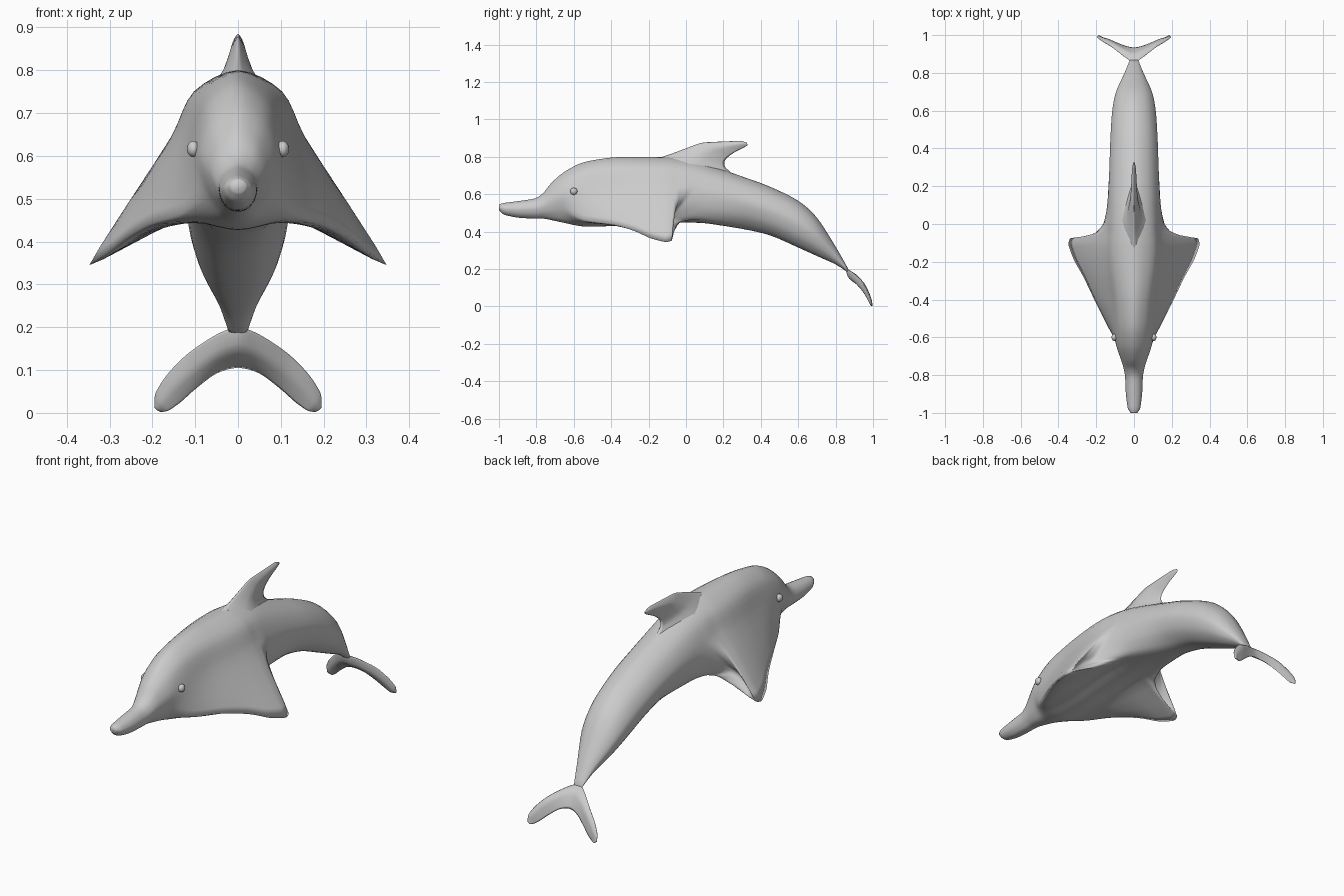
import bpy, bmesh
from mathutils import Vector as V

if "Cube" in bpy.data.objects:
    bpy.data.objects.remove(bpy.data.objects["Cube"])


def smooth_path(pts, n, closed):
    """Curve through the points; tangents shrink at sharp corners."""
    c = len(pts)

    def tangent(i):
        if closed:
            a, b = pts[i - 1], pts[(i + 1) % c]
        else:
            a, b = pts[max(i - 1, 0)], pts[min(i + 1, c - 1)]
        p = pts[i]
        la, lb = (p - a).length, (b - p).length
        if la < 1e-6 or lb < 1e-6:
            return (b - a) * 0.7
        sharp = ((b - a).length / (la + lb)) ** 2
        return (b - a).normalized() * min(la, lb) * sharp

    out = []
    for i in range(c if closed else c - 1):
        j = (i + 1) % c
        p, q, m, k = pts[i], pts[j], tangent(i), tangent(j)
        for s in range(n):
            t = s / n
            out.append(p * (2*t**3 - 3*t**2 + 1) + m * (t**3 - 2*t**2 + t)
                       + q * (3*t**2 - 2*t**3) + k * (t**3 - t**2))
    if not closed:
        out.append(pts[-1].copy())
    return out


def loft(name, rings, n=4):
    """Skin smoothed closed rings, capped at both ends."""
    rows = [smooth_path(list(col), n, False) for col in zip(*rings)]
    rings = [smooth_path(list(r), n, True) for r in zip(*rows)]
    bm = bmesh.new()
    vs = [[bm.verts.new(p) for p in r] for r in rings]
    m = len(vs[0])
    for a, b in zip(vs, vs[1:]):
        for i in range(m):
            j = (i + 1) % m
            bm.faces.new((a[i], a[j], b[j], b[i]))
    bm.faces.new(vs[0])
    bm.faces.new(vs[-1])
    bmesh.ops.recalc_face_normals(bm, faces=bm.faces)
    for f in bm.faces:
        f.smooth = True
    mesh = bpy.data.meshes.new(name)
    bm.to_mesh(mesh)
    bm.free()
    ob = bpy.data.objects.new(name, mesh)
    bpy.context.collection.objects.link(ob)
    return ob


def fin(name, sections, axis):
    """Thin blade from (leading point, trailing point, half thickness)."""
    rings = []
    for lead, trail, th in sections:
        a, b = V(lead), V(trail)
        mid = a.lerp(b, 0.4)
        rings.append([a, mid + axis * th, b, mid - axis * th])
    return loft(name, rings)


# Body stations: y, top z, bottom z, half width
stations = [
    (-1, .545, .515, .018), (-.975, .553, .492, .033), (-.9, .563, .475, .043),
    (-.81, .577, .47, .047), (-.765, .605, .47, .055), (-.72, .66, .462, .068),
    (-.65, .72, .447, .092), (-.55, .77, .428, .108), (-.4, .796, .43, .125),
    (-.27, .80, .44, .145), (-.17, .80, .447, .155), (-.1, .799, .45, .155),
    (-.05, .795, .45, .15), (0, .788, .45, .146), (.05, .778, .448, .14),
    (.12, .757, .443, .136), (.3, .695, .415, .13), (.45, .64, .38, .125),
    (.6, .565, .315, .115), (.7, .475, .27, .095), (.8, .32, .225, .05),
    (.868, .2, .18, .022)]

# Flipper edge, pulled out of the body at these stations
flipper_edge = dict(enumerate([
    (.135, -.55, .465), (.21, -.4, .44), (.268, -.28, .405), (.318, -.19, .365),
    (.347, -.11, .345), (.335, -.075, .355), (.265, -.105, .42),
    (.19, -.085, .47), (.142, .05, .52)], start=7))

rings = []
for i, (y, zt, zb, w) in enumerate(stations):
    h = zt - zb
    edge, under = (.85 * w, y, zb + .25 * h), (.45 * w, y, zb + .05 * h)
    if i in flipper_edge:
        edge, under = flipper_edge[i], (.7 * w, y, zb + .015)
    side = [V((.66 * w, y, zt - .14 * h)), V((w, y, zt - .44 * h)), V(edge), V(under)]
    other = [V((-p.x, p.y, p.z)) for p in reversed(side)]
    rings.append([V((0, y, zt))] + side + [V((0, y, zb))] + other)
loft("body_with_flippers", rings)

# Dorsal fin, swept back
fin("dorsal_fin", [
    ((0, -.17, .785), (0, .27, .69), .075),
    ((0, -.06, .823), (0, .212, .742), .04),
    ((0, .03, .857), (0, .205, .77), .026),
    ((0, .09, .876), (0, .22, .795), .019),
    ((0, .2, .882), (0, .26, .825), .014),
    ((0, .29, .885), (0, .30, .845), .01),
    ((0, .325, .876), (0, .33, .862), .003)], V((1, 0, 0)))

# Tail flukes
axis = V((0, .75, .66))
half = [((0, .855, .2), (0, .935, .105), .02),
        ((.05, .885, .183), (.05, .945, .092), .018),
        ((.115, .935, .14), (.1, .965, .055), .015),
        ((.165, .965, .09), (.135, .98, .024), .012),
        ((.193, .985, .045), (.163, .988, .005), .009),
        ((.195, .993, .012), (.18, .997, .002), .003)]
mirrored = [((-a[0], *a[1:]), (-b[0], *b[1:]), t) for a, b, t in reversed(half[1:])]
fin("tail_flukes", mirrored + half, axis)

# Eyes
for sx, side in ((1, "left"), (-1, "right")):
    bpy.ops.mesh.primitive_uv_sphere_add(segments=20, ring_count=12, radius=.019,
                                         location=(sx * .104, -.6, .616))
    eye = bpy.context.object
    eye.name = side + "_eye"
    eye.scale.x = .8
    bpy.ops.object.shade_smooth()
